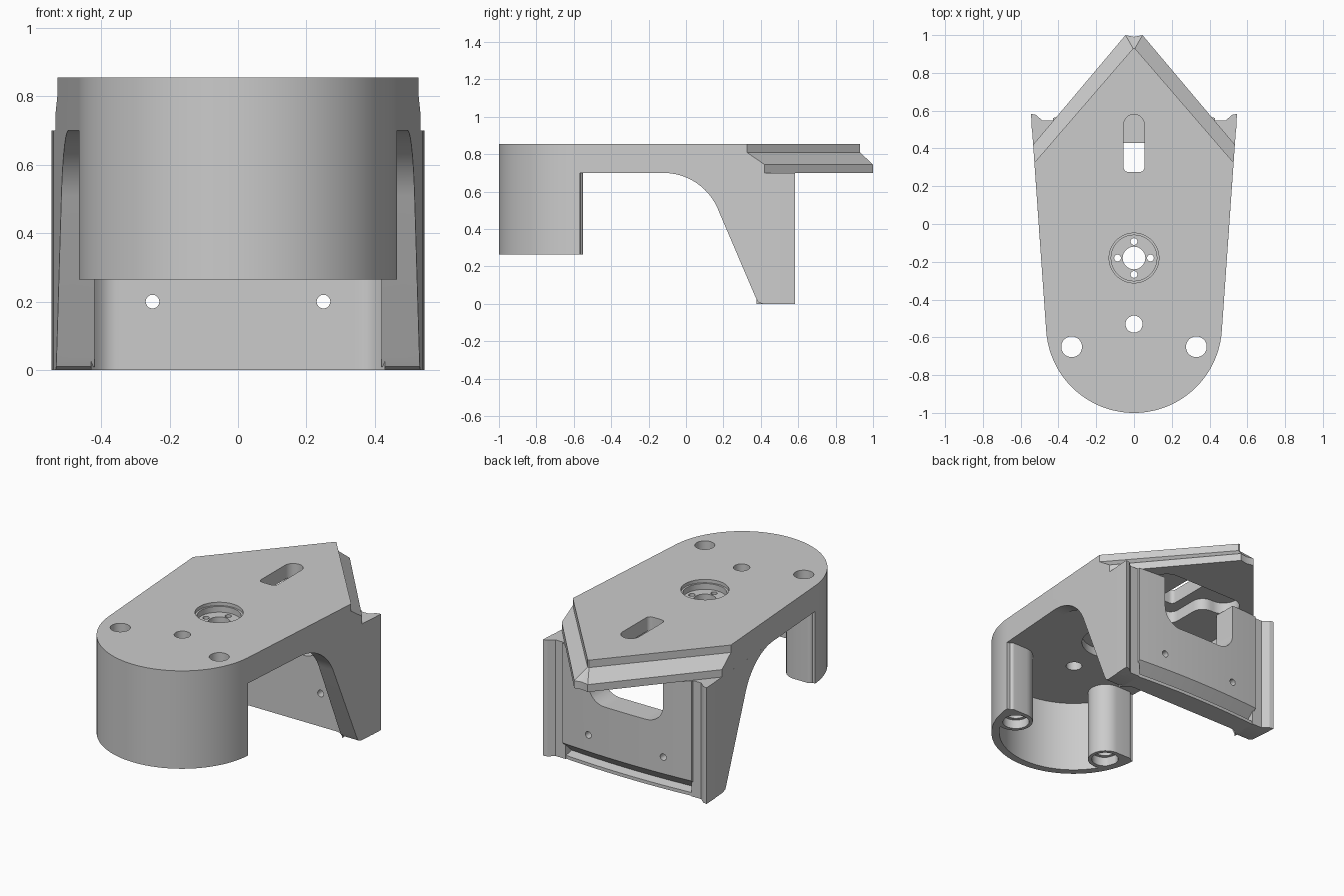
import bpy, bmesh, math

if "Cube" in bpy.data.objects:
    bpy.data.objects.remove(bpy.data.objects["Cube"])

SHADE = (0.6, 0.6, 0.6, 1)
GREY = bpy.data.materials.new("plain_grey")
GREY.use_nodes = True
GREY.diffuse_color = SHADE
GREY.node_tree.nodes["Principled BSDF"].inputs["Base Color"].default_value = SHADE

TOP, UNDER, RIM = 0.855, 0.70, 0.265
R = 0.466
CY = R - 1


def loft(name, rings):
    """Solid through a stack of matching closed rings."""
    bm = bmesh.new()
    loops = [[bm.verts.new(p) for p in ring] for ring in rings]
    n = len(loops[0])
    for a, b in zip(loops, loops[1:]):
        for i in range(n):
            j = (i + 1) % n
            bm.faces.new((a[i], a[j], b[j], b[i]))
    bm.faces.new(loops[0])
    bm.faces.new(loops[-1])
    bmesh.ops.recalc_face_normals(bm, faces=bm.faces)
    mesh = bpy.data.meshes.new(name)
    bm.to_mesh(mesh)
    bm.free()
    mesh.materials.append(GREY)
    ob = bpy.data.objects.new(name, mesh)
    bpy.context.collection.objects.link(ob)
    return ob


def prism(name, pts, lo, hi, axis="z"):
    place = {"y": lambda p, t: (p[0], t, p[1]),
             "z": lambda p, t: (p[0], p[1], t)}[axis]
    return loft(name, [[place(p, t) for p in pts] for t in (lo, hi)])


def arc(x, y, r, start, end, n):
    return [(x + r * math.cos(math.radians(start + (end - start) * i / n)),
             y + r * math.sin(math.radians(start + (end - start) * i / n))) for i in range(n + 1)]


def circle(x, y, r, n=40):
    return arc(x, y, r, 0, 360, n)[:-1]


def mirrored(half):
    """Close a right-hand outline with its mirror image."""
    return half + [(-x, y) for x, y in reversed(half)]


def cut(ob, *cutters):
    bpy.context.view_layer.objects.active = ob
    for c in cutters:
        m = ob.modifiers.new("cut", "BOOLEAN")
        m.operation, m.solver, m.object = "DIFFERENCE", "EXACT", c
        bpy.ops.object.modifier_apply(modifier=m.name)
        bpy.data.objects.remove(c)


def side_x(y):
    """Half width of the tapering body."""
    return 0.465 + 0.07 * (y - CY + 0.033)


# Top plate with the undercut pointed rail at the back
front = arc(0, CY, R, -176, -4, 56)


def plate_ring(z, y, tip, tip_x):
    pts = front + [(side_x(y), y), (tip_x, tip), (0, tip - tip_x / 5), (-tip_x, tip), (-side_x(y), y)]
    return [(p[0], p[1], z) for p in pts]


plate = loft("top_plate", [plate_ring(UNDER, 0.42, 1.0, 0.045), plate_ring(0.745, 0.42, 1.0, 0.045),
                           plate_ring(0.81, 0.325, 0.93, 0.005), plate_ring(TOP, 0.325, 0.93, 0.005)])
slot = arc(0, 0.525, 0.055, 0, 180, 16) + arc(-0.03, 0.3, 0.025, 180, 270, 6) + arc(0.03, 0.3, 0.025, 270, 360, 6)
# Underside pocket: a narrow neck opening into two rounded lobes
pocket = mirrored(arc(0.07, 0.24, 0.05, -90, 0, 6) + arc(0.19, 0.38, 0.07, 180, 90, 6)
                  + arc(0.21, 0.54, 0.09, -90, 90, 14))
cut(plate,
    prism("slot_cutter", slot, 0.6, 0.9),
    prism("pocket_cutter", pocket, 0.6, 0.77),
    prism("hub_rim_cutter", circle(0, -0.18, 0.132), 0.835, 0.9),
    prism("hub_top_cutter", circle(0, -0.18, 0.121), 0.80, 0.9),
    prism("hub_under_cutter", circle(0, -0.18, 0.18), 0.6, 0.75),
    prism("hub_hole_cutter", circle(0, -0.18, 0.06), 0.6, 0.9),
    prism("pin_hole_cutter", circle(0, -0.53, 0.045), 0.6, 0.9),
    *[prism("small_hole_cutter", circle(0.087 * dx, -0.18 + 0.087 * dy, 0.018, 20), 0.6, 0.9)
      for dx, dy in ((1, 0), (-1, 0), (0, 1), (0, -1))],
    *[prism("screw_hole_cutter", circle(s * 0.33, -0.65, 0.055), 0.6, 0.9) for s in (1, -1)])

# Half round front skirt
shell = prism("front_skirt", front + arc(0, CY, R - 0.045, -4, -176, 56), RIM, UNDER)

# Screw posts, filled out to the ends of the skirt
post_plan = arc(0.335, -0.65, 0.1, 90, 290, 24) + [(0.42, -0.68), (0.448, -0.58)] + arc(0.425, -0.573, 0.023, 0, 90, 6)
for s, side in ((1, "left"), (-1, "right")):
    post = prism(side + "_screw_post", [(s * x, y) for x, y in post_plan], RIM, UNDER)
    cut(post, prism("bore_cutter", circle(s * 0.33, -0.65, 0.055), 0.2, 0.8),
        prism("counterbore_cutter", circle(s * 0.33, -0.65, 0.075), 0.2, 0.32))

# Rear legs with a swept front edge, and the ribs at their back corners
sweep = arc(-0.12, 0.385, 0.315, 90, 23.3, 18)
leg_profile = sweep + [(0.372, 0.035), (0.385, 0.01), (0.41, 0), (0.548, 0), (0.548, UNDER)]
rib = [(0.49, 0.5), (0.485, 0.548), (0.52, 0.578), (0.545, 0.583), (0.541, 0.5)]
for s, side in ((1, "left"), (-1, "right")):
    loft(side + "_leg", [[(s * 0.42, y, z) for y, z in leg_profile],
                         [(s * side_x(y), y, z) for y, z in leg_profile]])
    prism(side + "_corner_rib", [(s * x, y) for x, y in rib], 0, UNDER)


# Bowed back wall, filleted into the legs, with a groove along its foot
def wall_ring(x):
    back = 0.58 - 0.018 * (x / 0.43) ** 2
    face = 0.43 - 11 * max(0, abs(x) - 0.36) ** 2
    pts = [(face, 0), (face, UNDER), (back, UNDER), (back, 0.1), (back - 0.075, 0.03),
           (back - 0.02, 0.02), (back - 0.02, 0)]
    return [(x, y, z) for y, z in pts]


wall = loft("back_wall", [wall_ring(0.43 * i / 24) for i in range(-24, 25)])
window = mirrored([(0.25, 0.74), (0.25, 0.52)] + arc(0.14, 0.51, 0.11, 0, -90, 10))
cut(wall, prism("window_cutter", window, 0.3, 0.7, "y"),
    *[prism("wall_hole_cutter", circle(s * 0.25, 0.2, 0.02, 20), 0.3, 0.7, "y") for s in (1, -1)])

# Smooth the curved faces, keep the edges sharp
bpy.ops.object.select_all(action="DESELECT")
for ob in bpy.context.scene.objects:
    if ob.type == "MESH":
        ob.select_set(True)
        bpy.context.view_layer.objects.active = ob
bpy.ops.object.shade_smooth_by_angle(angle=math.radians(25))
